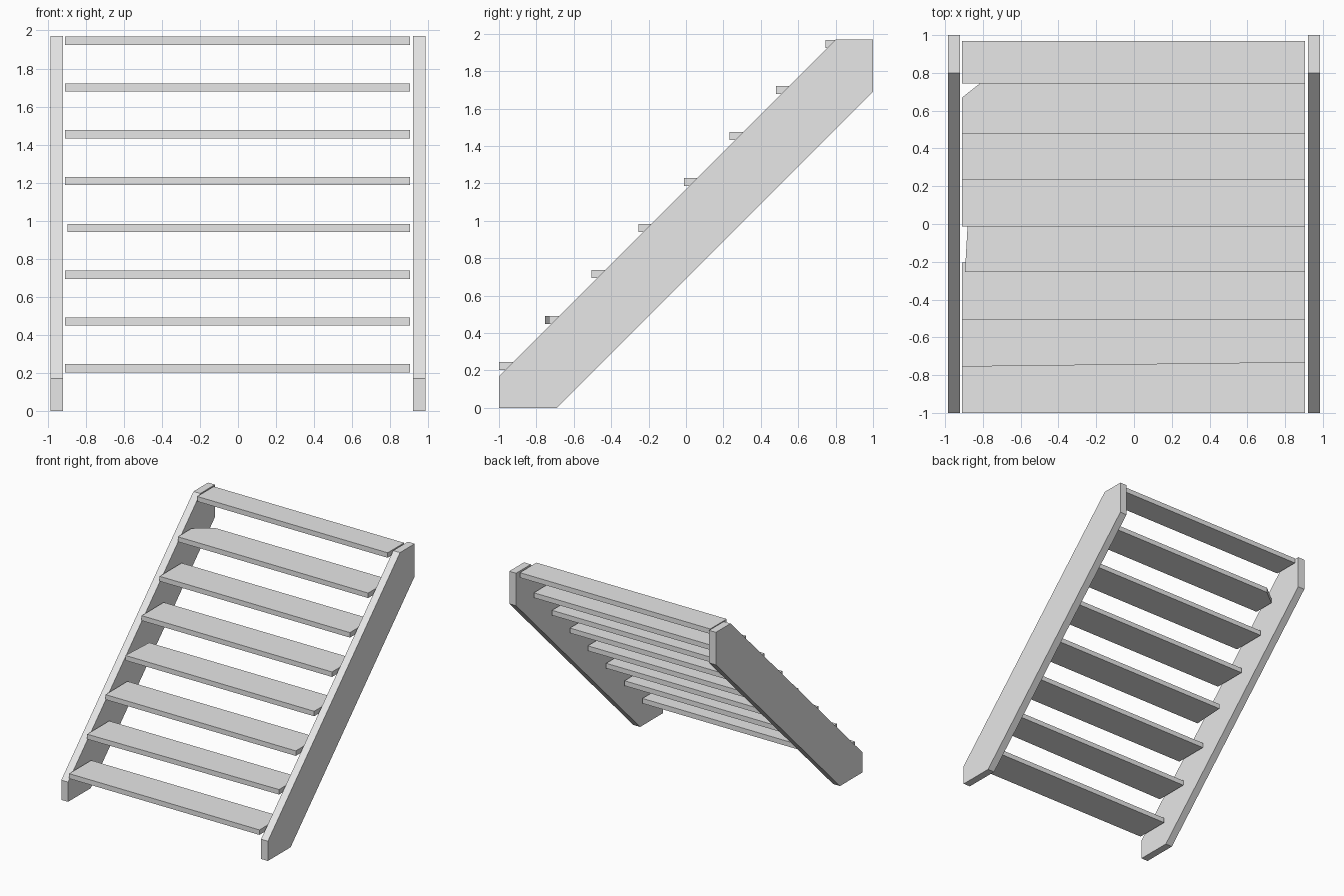
import bpy
import bmesh

cube = bpy.data.objects.get("Cube")
if cube:
    bpy.data.objects.remove(cube, do_unlink=True)

# Single plain grey
grey = bpy.data.materials.new("plain_grey")
grey.use_nodes = True
colour = (0.8, 0.8, 0.8, 1)
grey.diffuse_color = colour
grey.node_tree.nodes["Principled BSDF"].inputs["Base Color"].default_value = colour


def extruded(name, outline, direction):
    """Solid made by sweeping a flat outline along a direction."""
    bm = bmesh.new()
    face = bm.faces.new([bm.verts.new(p) for p in outline])
    swept = bmesh.ops.extrude_face_region(bm, geom=[face])["geom"]
    verts = [g for g in swept if isinstance(g, bmesh.types.BMVert)]
    bmesh.ops.translate(bm, verts=verts, vec=direction)
    bmesh.ops.recalc_face_normals(bm, faces=bm.faces)
    mesh = bpy.data.meshes.new(name)
    bm.to_mesh(mesh)
    bm.free()
    mesh.materials.append(grey)
    obj = bpy.data.objects.new(name, mesh)
    bpy.context.collection.objects.link(obj)
    return obj


# Sloping side boards, in y and z
side = [(-1, 0), (-0.69, 0), (1, 1.69), (1, 1.97), (0.8, 1.97), (-1, 0.17)]
for name, x in (("right_stringer", -0.985), ("left_stringer", 0.92)):
    extruded(name, [(x, y, z) for y, z in side], (0.065, 0, 0))

# Treads, slightly uneven like hand-cut boards
fronts = [-1, -0.755, -0.505, -0.255, -0.012, 0.232, 0.48, 0.745]
R, L = -0.91, 0.905
THICK, RISE, DEPTH = 0.043, 0.246, 0.30
for i, y in enumerate(fronts):
    z = 0.203 + RISE * i
    back = y + DEPTH
    outline = [(R, y), (L, y), (L, back), (R, back)]
    if i == 1:      # skewed front edge
        outline[1] = (L, y + 0.022)
    elif i == 3:    # shortened end
        outline[0] = (R + 0.015, y)
        outline[3] = (R + 0.032, back)
    elif i == 6:    # clipped back corner
        outline[3:] = [(R + 0.14, back), (R, y + 0.19)]
    elif i == 7:    # narrower top board
        outline[2:] = [(L, 0.97), (R, 0.97)]
    extruded(f"tread_{i + 1}", [(px, py, z) for px, py in outline], (0, 0, THICK))
